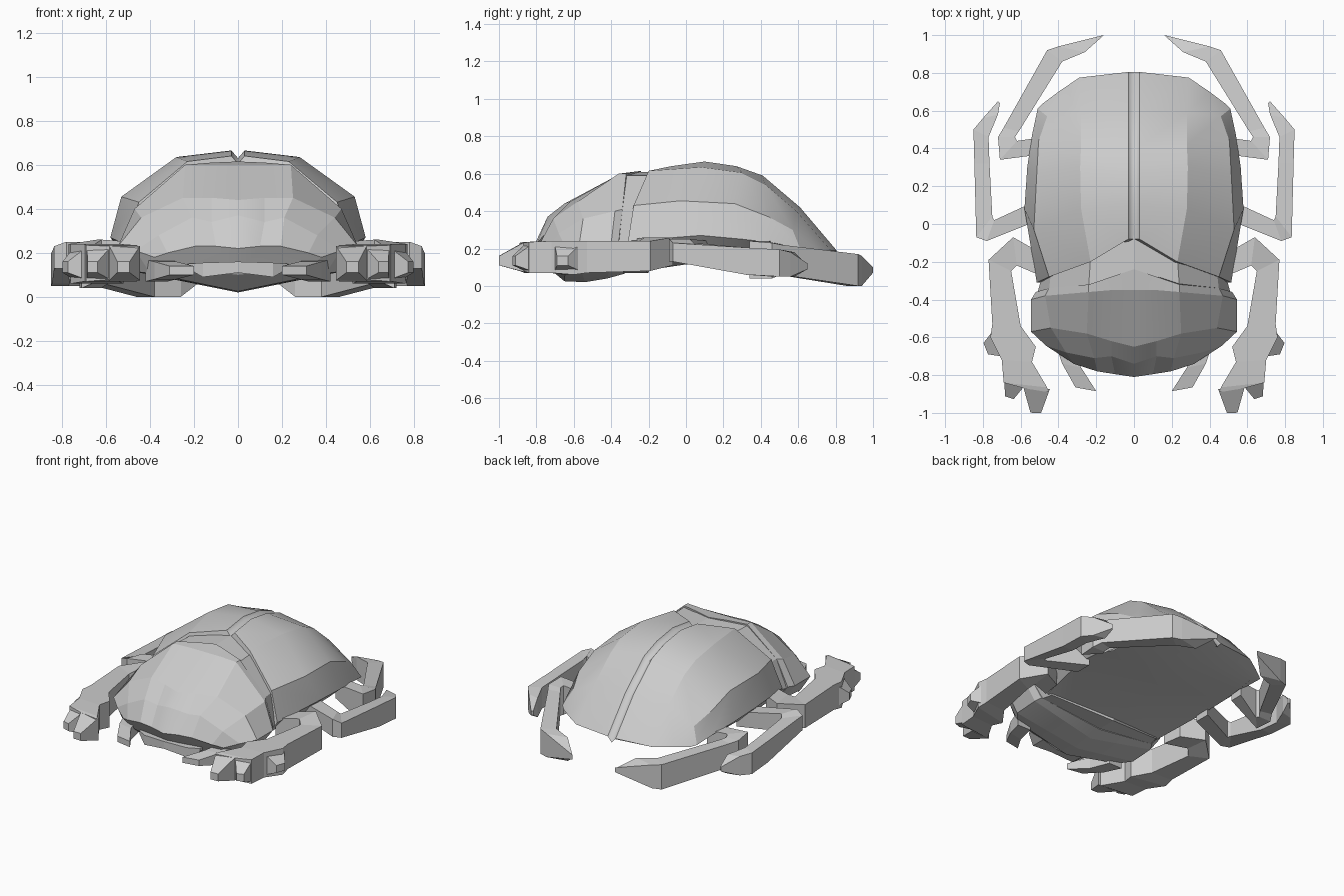
import bpy
import bmesh
import math

if "Cube" in bpy.data.objects:
    bpy.data.objects.remove(bpy.data.objects["Cube"], do_unlink=True)

stone = bpy.data.materials.new("stone_grey")
stone.use_nodes = True
GREY = (0.6, 0.6, 0.6, 1.0)
stone.diffuse_color = GREY
stone.node_tree.nodes["Principled BSDF"].inputs["Base Color"].default_value = GREY


def finish(name, bm, smooth_angle=0):
    """Turn a bmesh into an object, mirrored across the body's midline."""
    bmesh.ops.recalc_face_normals(bm, faces=bm.faces)
    mesh = bpy.data.meshes.new(name)
    bm.to_mesh(mesh)
    bm.free()
    mesh.materials.append(stone)
    obj = bpy.data.objects.new(name, mesh)
    bpy.context.collection.objects.link(obj)
    modifier = obj.modifiers.new("mirror", "MIRROR")
    modifier.use_clip = True
    if smooth_angle:
        bpy.ops.object.select_all(action="DESELECT")
        obj.select_set(True)
        bpy.context.view_layer.objects.active = obj
        bpy.ops.object.shade_smooth_by_angle(angle=math.radians(smooth_angle))
    return obj


def loft(name, rings, closed=True, smooth_angle=0):
    """Skin a row of rings; closed rings wrap round, open ones end on the midline."""
    bm = bmesh.new()
    rows = [[bm.verts.new(p) for p in ring] for ring in rings]
    count = len(rows[0])
    for a, b in zip(rows, rows[1:]):
        for i in range(count if closed else count - 1):
            j = (i + 1) % count
            bm.faces.new((a[i], a[j], b[j], b[i]))
    bm.faces.new(rows[0])
    bm.faces.new(rows[-1])
    return finish(name, bm, smooth_angle)


def shell_ring(top, belly_y, belly_z, groove=None):
    """Half section: upper points, a tucked-in lower edge, then the belly keel."""
    x, y, z = top[-1]
    ring = list(top)
    if groove is not None:
        gx, gy, gz = top[0]
        ring.insert(0, (0, gy, gz - groove))
    ring.append((x * 0.86, y, z * 0.45 + belly_z * 0.55))
    ring.append((0, belly_y, belly_z))
    return ring


# Wing cases: seam edge, shoulder, flank and rim at each station
wing_tops = [
    [(.03, -.08, .64), (.23, -.20, .615), (.45, -.28, .43), (.515, -.31, .24)],
    [(.03, .10, .665), (.28, .08, .635), (.53, -.03, .455), (.58, .08, .27)],
    [(.03, .27, .64), (.285, .30, .605), (.515, .26, .44), (.565, .30, .25)],
    [(.03, .41, .59), (.28, .42, .545), (.505, .44, .37), (.54, .47, .23)],
    [(.03, .61, .42), (.28, .59, .40), (.46, .57, .30), (.51, .61, .20)],
    [(.03, .805, .19), (.29, .775, .19), (.40, .70, .19), (.48, .64, .19)],
]
wing_belly = [(-.30, .07), (.0, .115), (.25, .12), (.42, .13), (.60, .15), (.78, .17)]
loft("wing_cases",
     [shell_ring(t, y, z, groove=0.035) for t, (y, z) in zip(wing_tops, wing_belly)],
     closed=False, smooth_angle=20)

# Collar strip joining the wing cases to the thorax
collar_tops = [
    [(0, -.06, .61), (.23, -.18, .59), (.44, -.26, .41), (.49, -.29, .22)],
    [(0, -.25, .61), (.24, -.33, .59), (.45, -.35, .41), (.51, -.36, .22)],
]
loft("collar", [shell_ring(t, y, .07) for t, y in zip(collar_tops, (-.2, -.34))],
     closed=False)

# Thorax and head: centre ridge, valley, panel edge, cheek and rim
head_tops = [
    [(0, -.24, .615), (.12, -.28, .61), (.24, -.32, .60), (.45, -.34, .41), (.52, -.36, .23)],
    [(0, -.35, .60), (.12, -.35, .60), (.24, -.36, .60), (.47, -.38, .40), (.545, -.40, .23)],
    [(0, -.65, .44), (.12, -.62, .45), (.25, -.58, .45), (.44, -.55, .36), (.545, -.57, .23)],
    [(0, -.74, .37), (.12, -.70, .34), (.21, -.71, .36), (.36, -.68, .28), (.465, -.645, .21)],
    [(0, -.81, .22), (.10, -.795, .23), (.195, -.78, .23), (.32, -.74, .20), (.38, -.70, .18)],
]
head_belly = [(-.33, .065), (-.42, .04), (-.54, .02), (-.65, .025), (-.74, .10)]
loft("thorax_and_head",
     [shell_ring(t, y, z) for t, (y, z) in zip(head_tops, head_belly)],
     closed=False, smooth_angle=9)


def limb(name, stations):
    """Flat-sided limb: each station is outer point, inner point, bottom and top."""
    return loft(name, [[(ox, oy, low), (ox, oy, high), (ix, iy, high), (ix, iy, low)]
                       for (ox, oy), (ix, iy), low, high in stations])


# Mouth plate under the front edge of the head
limb("mouth_plate", [
    ((0, -.80), (0, -.66), .11, .16),
    ((.16, -.785), (.16, -.66), .09, .155),
    ((.23, -.74), (.23, -.66), .13, .15),
])

# Feelers beside the mouth
limb("feelers", [
    ((.42, -.62), (.32, -.62), .07, .17),
    ((.38, -.74), (.28, -.76), .08, .16),
    ((.31, -.865), (.20, -.885), .10, .14),
])

# Legs
limb("front_legs", [
    ((.50, -.15), (.48, -.28), .12, .25),
    ((.64, -.07), (.62, -.22), .11, .26),
    ((.77, -.19), (.65, -.25), .08, .24),
    ((.75, -.53), (.60, -.54), .07, .24),
    ((.76, -.60), (.52, -.65), .06, .24),
    ((.70, -.72), (.54, -.73), .07, .24),
    ((.69, -.84), (.46, -.865), .07, .235),
    ((.58, -.87), (.455, -.89), .08, .23),
])
limb("middle_legs", [
    ((.48, .03), (.48, .14), .14, .24),
    ((.78, -.09), (.74, .02), .13, .25),
    ((.835, -.07), (.75, .04), .13, .23),
    ((.845, .32), (.765, .32), .06, .205),
    ((.85, .50), (.77, .46), .05, .195),
    ((.80, .56), (.72, .58), .05, .18),
    ((.72, .65), (.71, .64), .09, .12),
])
limb("hind_legs", [
    ((.48, .37), (.48, .46), .14, .24),
    ((.71, .34), (.62, .44), .04, .24),
    ((.72, .46), (.63, .46), .04, .23),
    ((.69, .51), (.61, .49), .06, .22),
    ((.46, .92), (.38, .86), .0, .17),
    ((.40, .94), (.26, .91), .0, .16),
    ((.16, 1.0), (.17, .99), .07, .10),
])


def claw(name, root, tip, width):
    """Four-sided spike from a root on the foot out to a narrow upright tip."""
    (rx, ry), (tx, ty) = root, tip
    length = math.hypot(tx - rx, ty - ry)
    nx, ny = (ty - ry) / length, (rx - tx) / length
    rings = []
    for x, y, half, low, high in ((rx, ry, width, .075, .232), (tx, ty, width * 0.4, .11, .16)):
        rings.append([(x + nx * s * half, y + ny * s * half, z)
                      for s, z in ((-1, low), (-1, high), (1, high), (1, low))])
    return loft(name, rings)


# Digging claws on the front feet
claw("upper_claws", (.71, -.63), (.785, -.66), .08)
claw("middle_claws", (.63, -.83), (.66, -.92), .06)
claw("tip_claws", (.515, -.87), (.52, -1.0), .07)
